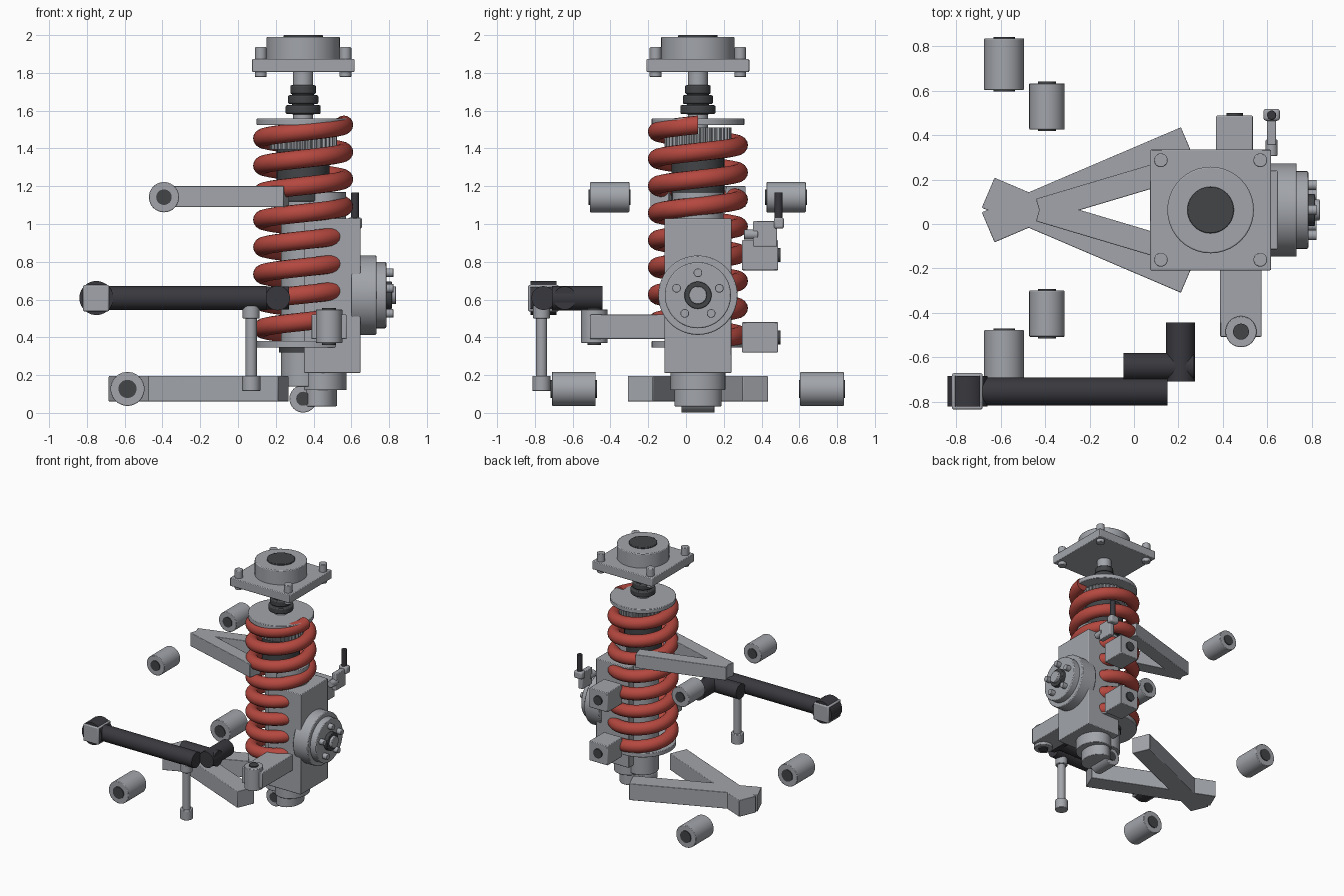
import bpy, bmesh, math
from mathutils import Vector, Matrix

if "Cube" in bpy.data.objects:
    bpy.data.objects.remove(bpy.data.objects["Cube"])

def material(name, c):
    m = bpy.data.materials.new(name)
    m.diffuse_color = (*c, 1)
    m.use_nodes = True
    m.node_tree.nodes["Principled BSDF"].inputs["Base Color"].default_value = m.diffuse_color
    return m

STEEL = material("light steel", (0.36, 0.375, 0.405))
DARK = material("dark tube", (0.04, 0.04, 0.048))
RUBBER = material("dark rubber", (0.055, 0.058, 0.063))
RED = material("spring red", (0.46, 0.065, 0.05))
CX, CY = 0.345, 0.063          # strut axis
AXES = {'x': Vector((1, 0, 0)), 'y': Vector((0, 1, 0)), 'z': Vector((0, 0, 1))}

def finish(bm, name, mat, bevel=0.0):
    bmesh.ops.recalc_face_normals(bm, faces=bm.faces)
    me = bpy.data.meshes.new(name)
    bm.to_mesh(me)
    bm.free()
    ob = bpy.data.objects.new(name, me)
    bpy.context.collection.objects.link(ob)
    me.materials.append(mat)
    if bevel:
        b = ob.modifiers.new("bevel", 'BEVEL')
        b.width, b.segments, b.limit_method = bevel, 2, 'ANGLE'
    bpy.ops.object.select_all(action='DESELECT')
    bpy.context.view_layer.objects.active = ob
    ob.select_set(True)
    bpy.ops.object.shade_smooth_by_angle(angle=math.radians(35))
    return ob

def box(name, x, y, z, mat=STEEL, bevel=0.005):
    bm = bmesh.new()
    bmesh.ops.create_cube(bm, size=1)
    for v in bm.verts:
        v.co = Vector([(r[0] + r[1]) / 2 + c * (r[1] - r[0]) for r, c in zip((x, y, z), v.co)])
    return finish(bm, name, mat, bevel)

def beam(name, p, q, width, z0, z1):
    p, q = Vector((*p, 0)), Vector((*q, 0))
    d = q - p
    bm = bmesh.new()
    bmesh.ops.create_cube(bm, size=1)
    m = (Matrix.Translation((p + q) / 2 + Vector((0, 0, (z0 + z1) / 2)))
         @ Matrix.Rotation(math.atan2(d.y, d.x), 4, 'Z')
         @ Matrix.Diagonal((d.length, width, z1 - z0, 1)))
    bm.transform(m)
    return finish(bm, name, STEEL, 0.004)

def cyl(name, axis, centre, r, a, b, mat=STEEL, bevel=0.004, seg=40, squash=1.0):
    """Cylinder along an axis from a to b; centre gives the other two coordinates."""
    bm = bmesh.new()
    bmesh.ops.create_cone(bm, cap_ends=True, segments=seg, radius1=r, radius2=r, depth=b - a)
    bm.transform(Matrix.Diagonal((squash, 1, 1, 1)))
    bm.transform(Vector((0, 0, 1)).rotation_difference(AXES[axis]).to_matrix().to_4x4())
    c = list(centre)
    c.insert('xyz'.index(axis), (a + b) / 2)
    bm.transform(Matrix.Translation(c))
    return finish(bm, name, mat, bevel)

def bushing(name, x, z, r, y0, y1, inner):
    cyl(name, 'y', (x, z), r, y0, y1)
    cyl(name + "_core", 'y', (x, z), inner, y0 - 0.007, y1 + 0.007, RUBBER, 0)

axis = (CX, CY)

# Top mount with corner bolts
box("top_mount_plate", (CX - .272, CX + .272), (CY - .272, CY + .272), (1.805, 1.873))
cyl("top_mount_housing", 'z', axis, .195, 1.86, 1.99, bevel=.006)
cyl("top_mount_bearing", 'z', axis, .105, 1.95, 2.0, RUBBER)
for sx in (-1, 1):
    for sy in (-1, 1):
        cyl("top_mount_bolt", 'z', (CX + sx * .224, CY + sy * .224), .031, 1.778, 1.936, seg=20)

# Damper: rod, bump stop, body, seats
cyl("damper_rod", 'z', axis, .053, 1.45, 1.85)
cyl("bump_stop_core", 'z', axis, .058, 1.58, 1.73, RUBBER)
for r, z0, z1 in ((.068, 1.688, 1.735), (.08, 1.635, 1.682), (.093, 1.582, 1.629)):
    cyl("bump_stop_ring", 'z', axis, r, z0, z1, RUBBER, .008)
cyl("upper_spring_seat", 'z', axis, .246, 1.523, 1.558)
cyl("damper_threaded_body", 'z', axis, .14, 1.12, 1.42, RUBBER)
cyl("damper_lower_body", 'z', axis, .118, .14, 1.14)
cyl("lower_spring_seat", 'z', axis, .246, .345, .38)
cyl("lower_seat_ring", 'z', axis, .128, .32, .345, RUBBER, 0)
bushing("damper_eye", CX, .075, .073, CY - .088, CY + .088, .037)

# Knurled adjuster collar
bm = bmesh.new()
n = 144
ring = []
for i in range(n):
    r = .178 if i % 4 < 2 else .168
    t = 2 * math.pi * i / n
    ring.append(bm.verts.new((CX + r * math.cos(t), CY + r * math.sin(t), 1.395)))
f = bm.faces.new(ring)
ext = bmesh.ops.extrude_face_region(bm, geom=[f])
bmesh.ops.translate(bm, vec=(0, 0, .115), verts=[v for v in ext['geom'] if isinstance(v, bmesh.types.BMVert)])
finish(bm, "adjuster_collar", STEEL)

# Coil spring: tube swept along a rising helix
bm = bmesh.new()
turns, per, sides, R, tr = 8, 48, 16, .216, .049
prev = None
for i in range(turns * per + 1):
    t = 2 * math.pi * i / per
    z = .375 + 1.15 * i / (turns * per)
    cur = []
    for j in range(sides):
        p = 2 * math.pi * j / sides
        rr = R + tr * math.cos(p)
        cur.append(bm.verts.new((CX + rr * math.cos(t), CY + rr * math.sin(t), z + tr * math.sin(p))))
    if prev:
        for j in range(sides):
            k = (j + 1) % sides
            bm.faces.new((prev[j], prev[k], cur[k], cur[j]))
    else:
        bm.faces.new(cur)
    prev = cur
bm.faces.new(prev)
finish(bm, "coil_spring", RED)

# Knuckle with ball joints
box("knuckle", (.35, .648), (CY - .177, CY + .177), (.21, 1.03))
cyl("lower_ball_joint_upper", 'z', (.45, CY), .145, .12, .22, squash=.86)
cyl("lower_ball_joint_cap", 'z', (.43, CY), .125, .035, .13, squash=.75)
cyl("upper_ball_joint", 'z', (.45, CY), .135, 1.02, 1.17, squash=.9)

# Wheel hub with five studs
hub = (CY, .623)
cyl("hub_flange", 'x', hub, .21, .6, .733, bevel=.006, seg=56)
cyl("hub_face", 'x', hub, .175, .72, .785, bevel=.006, seg=56)
cyl("hub_bore", 'x', hub, .072, .77, .815, RUBBER)
cyl("axle_end", 'x', hub, .047, .77, .837)
for i in range(5):
    t = math.pi / 2 + i * 2 * math.pi / 5
    cyl("wheel_stud", 'x', (hub[0] + .119 * math.cos(t), hub[1] + .119 * math.sin(t)),
        .023, .77, .823, bevel=.003, seg=18)

# Caliper mounts on the back
for z in (.40, .835):
    box("caliper_mount", (.37, .535), (.296, .488), (z - .08, z + .08))
    cyl("caliper_mount_bolt", 'y', (.453, z), .037, .45, .5, RUBBER, 0)

# Speed sensor
cyl("sensor_pin", 'y', (.62, .945), .027, .307, .38, seg=20)
box("sensor_bracket", (.6, .64), (.355, .482), (.88, 1.015))
box("sensor_body", (.583, .657), (.465, .519), (.975, 1.035), bevel=.012)
cyl("sensor_lead", 'z', (.62, .49), .021, 1.02, 1.168, DARK, seg=20)

# Steering arm
box("steering_arm", (.388, .575), (-.508, -.1), (.39, .52))
cyl("steering_arm_eye", 'z', (.482, -.485), .07, .37, .548)
cyl("steering_arm_core", 'z', (.482, -.485), .036, .36, .556, RUBBER, 0)

# Stabiliser bar with end mount
cyl("stabiliser_bar", 'x', (-.755, .608), .063, -.74, .152, DARK, 0)
cyl("stabiliser_offset_bar", 'x', (-.642, .608), .061, -.047, .27, DARK, 0)
cyl("stabiliser_arm", 'y', (.21, .608), .065, -.71, -.443, DARK, 0)
cyl("stabiliser_bushing", 'y', (-.75, .608), .09, -.822, -.685, DARK, 0)
box("stabiliser_clamp", (-.82, -.682), (-.836, -.672), (.537, .677), bevel=.008)

# Drop link
cyl("drop_link_rod", 'z', (.07, -.765), .03, .15, .54, seg=24)
cyl("drop_link_lower_end", 'z', (.07, -.765), .048, .115, .195, seg=28)
cyl("drop_link_upper_end", 'z', (.07, -.765), .045, .5, .565, seg=28)

# Control arms: mirrored beams and bushings
for s in (-1, 1):
    beam("lower_control_arm", (-.657, CY + s * -.078), (.24, CY + s * .305), .147, .06, .195)
    beam("upper_control_arm", (-.427, CY), (.255, CY + s * .203), .105, 1.09, 1.2)
    y = CY + s * .467
    bushing("upper_arm_bushing", -.392, 1.142, .08, y - .104, y + .104, .041)
    y = CY + s * .657
    bushing("lower_arm_bushing", -.585, .127, .09, y - .116, y + .116, .048)
